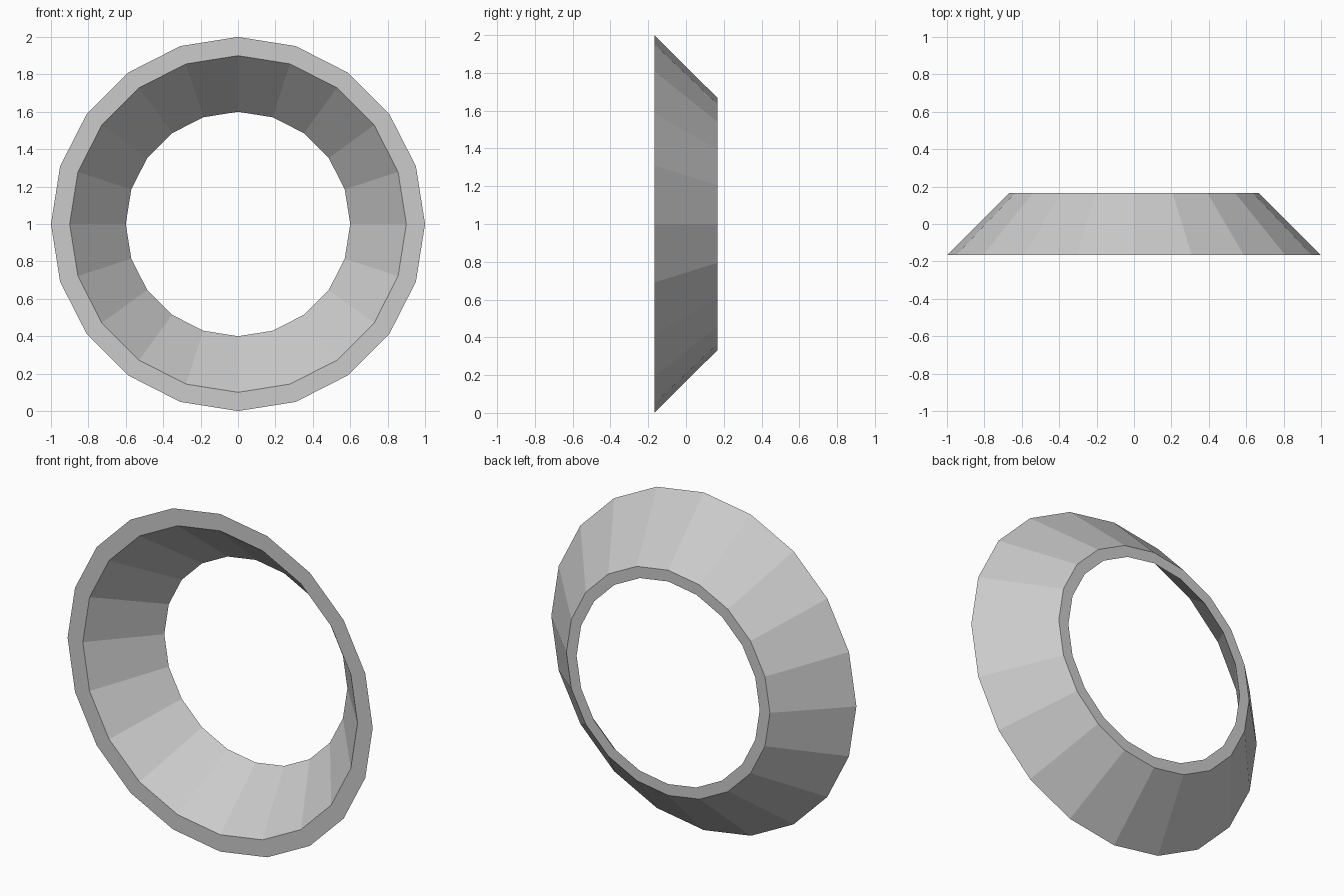
import bpy, bmesh
from math import cos, sin, tau

if "Cube" in bpy.data.objects:
    bpy.data.objects.remove(bpy.data.objects["Cube"])

SIDES = 20
# Cross-section (radius, y): front outer, back outer, back inner, front inner
PROFILE = [(1.0, -0.167), (0.667, 0.167), (0.6, 0.167), (0.9, -0.167)]

# Conical ring: the profile revolved around the y axis
bm = bmesh.new()
rings = []
for i in range(SIDES):
    a = tau * i / SIDES
    rings.append([bm.verts.new((r * cos(a), y, 1 + r * sin(a))) for r, y in PROFILE])
for i in range(SIDES):
    p, q = rings[i], rings[(i + 1) % SIDES]
    for j in range(len(PROFILE)):
        k = (j + 1) % len(PROFILE)
        bm.faces.new((p[j], p[k], q[k], q[j]))
bmesh.ops.recalc_face_normals(bm, faces=bm.faces)

mesh = bpy.data.meshes.new("conical_ring")
bm.to_mesh(mesh)
bm.free()
bpy.context.collection.objects.link(bpy.data.objects.new("conical_ring", mesh))
